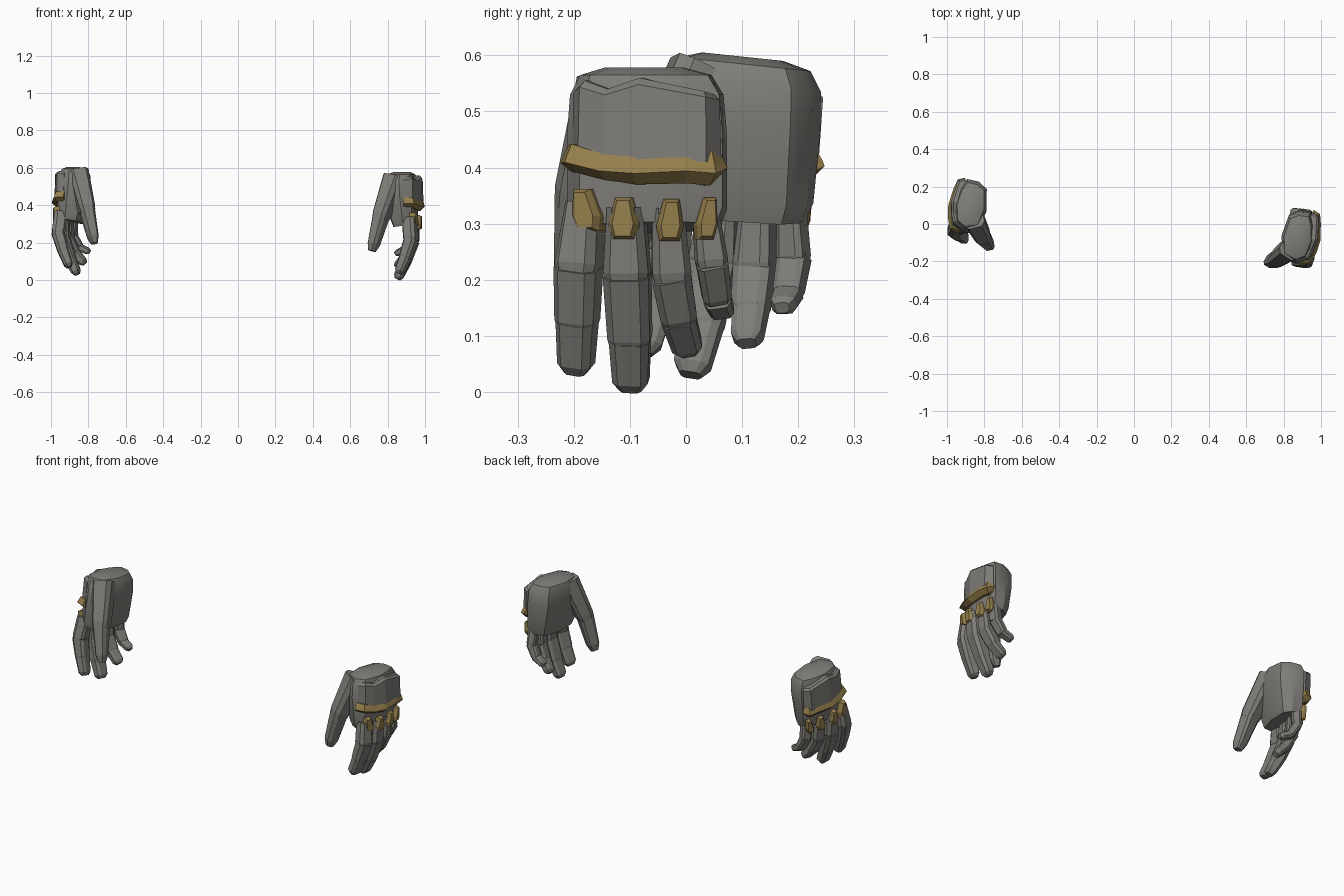
import bpy, bmesh
from math import radians, sin, cos
from mathutils import Vector, Matrix

cube = bpy.data.objects.get("Cube")
if cube:
    bpy.data.objects.remove(cube, do_unlink=True)


def material(name, rgb):
    m = bpy.data.materials.new(name)
    m.use_nodes = True
    m.diffuse_color = (*rgb, 1)
    m.node_tree.nodes["Principled BSDF"].inputs["Base Color"].default_value = (*rgb, 1)
    return m


GREY = material("stone_grey", (0.21, 0.205, 0.188))
GOLD = material("dull_gold", (0.30, 0.212, 0.072))

# Placement of each hand: the right one is a mirrored, slightly turned copy
CENTRE = Vector((0.88, -0.08, 0.3))
PLACES = {
    "left": Matrix.Identity(4),
    "right": Matrix.Translation((-0.88, 0.065, 0.322))
    @ Matrix.Rotation(radians(-6), 4, 'X') @ Matrix.Rotation(radians(-20), 4, 'Z')
    @ Matrix.Diagonal((-1, 1, 1, 1)) @ Matrix.Translation(-CENTRE),
}


def loft(name, rings, mat, smooth=False):
    """Skin closed rings of points, cap both ends, make one per hand."""
    for side, place in PLACES.items():
        bm = bmesh.new()
        loops = [[bm.verts.new(place @ Vector(p)) for p in ring] for ring in rings]
        n = len(loops[0])
        for a, b in zip(loops, loops[1:]):
            for i in range(n):
                j = (i + 1) % n
                bm.faces.new((a[i], a[j], b[j], b[i]))
        bm.faces.new(loops[0])
        bm.faces.new(loops[-1])
        bmesh.ops.recalc_face_normals(bm, faces=bm.faces)
        mesh = bpy.data.meshes.new(side + "_" + name)
        bm.to_mesh(mesh)
        bm.free()
        mesh.materials.append(mat)
        obj = bpy.data.objects.new(side + "_" + name, mesh)
        bpy.context.collection.objects.link(obj)
        if smooth:
            bpy.ops.object.select_all(action='DESELECT')
            obj.select_set(True)
            bpy.context.view_layer.objects.active = obj
            bpy.ops.object.shade_smooth_by_angle(angle=radians(32))


# Bevelled finger section: flat inside, chamfered back
SECTION = [(-.5, -.35), (-.3, -.5), (.3, -.5), (.5, -.35), (.5, .25), (.32, .5), (-.32, .5), (-.5, .25)]


def digit(name, joints, sizes, yaw):
    """Chain of tapered blocks; sizes hold (start, end) width and depth."""
    a = radians(yaw)
    across = Vector((-sin(a), cos(a), 0))
    last = len(joints) - 2
    for k, (p, q) in enumerate(zip(joints, joints[1:])):
        p, q = Vector(p), Vector(q)
        t = (q - p).normalized()
        w_dir = (across - t * across.dot(t)).normalized()
        d_dir = t.cross(w_dir)
        if d_dir.dot(Vector((cos(a), sin(a), 0))) < 0:
            d_dir = -d_dir
        (w0, d0), (w1, d1) = sizes[k]
        if k == last:
            stops = [(-.08, w0, d0), (.8, w1, d1), (1, w1 * .6, d1 * .6)]
        else:
            stops = [(-.08 if k else 0, w0, d0), (.9, w1, d1), (1.04, w1 * .9, d1 * .85)]
        rings = [[p.lerp(q, s) + w_dir * u * w + d_dir * v * d for u, v in SECTION]
                 for s, w, d in stops]
        loft(f"{name}_segment_{k + 1}", rings, GREY)


def wrap(name, path, profile, mat):
    """Sweep a profile of (offset, height share) round the back of the hand."""
    rings = []
    for i, (x, y, low, high) in enumerate(path):
        a, b = path[max(i - 1, 0)], path[min(i + 1, len(path) - 1)]
        out = Vector((b[1] - a[1], a[0] - b[0], 0)).normalized()
        rings.append([Vector((x, y, low + s * (high - low))) + out * o for o, s in profile])
    loft(name, rings, mat)


# Palm: rounded plan, narrowing below and domed at the wrist
PLAN = [(.825, .05), (.88, .073), (.945, .065), (.962, 0), (.962, -.09),
        (.922, -.19), (.86, -.212), (.79, -.175), (.785, -.06)]


def palm_ring(z, scale, inner_shift, outer_lift):
    ring = []
    for x, y in PLAN:
        share = (x - .785) / .177
        ring.append((CENTRE.x + (x - CENTRE.x) * scale + inner_shift * (1 - share),
                     CENTRE.y + (y - CENTRE.y) * scale,
                     z + outer_lift * share))
    return ring


loft("palm", [palm_ring(.283, .93, .04, .02), palm_ring(.32, 1, .032, .012),
              palm_ring(.46, 1, .005, 0), palm_ring(.53, .96, 0, 0),
              palm_ring(.565, .82, 0, 0), palm_ring(.578, .5, 0, 0)], GREY, True)

# Armour plate on the back of the hand, with a notched upper edge
wrap("back_plate", [(.89, -.2, .41, .545), (.932, -.19, .41, .555), (.958, -.145, .41, .54),
                    (.982, -.085, .41, .56), (.988, .035, .41, .536), (.955, .06, .41, .53)],
     [(-.05, 0), (.004, 0), (0, .92), (-.012, 1), (-.05, 1)], GREY)

# Gold ridge band across the plate's lower edge
wrap("gold_band", [(.885, -.212, .39, .442), (.935, -.207, .392, .442), (.964, -.15, .378, .424),
                   (.984, -.09, .37, .426), (.987, .0, .372, .435), (.984, .048, .368, .43),
                   (.955, .064, .385, .425)],
     [(-.045, 0), (-.012, 0), (.012, .35), (.008, .55), (-.004, 1), (-.045, 1)], GOLD)

# Fingers: joints, width scale, yaw, then knuckle guard position and lean
FINGERS = {
    "index_finger": ([(.915, -.18, .335), (.925, -.193, .215), (.895, -.195, .12), (.86, -.197, .034)],
                     1.0, -22, (.938, -.178, .325), .15),
    "middle_finger": ([(.935, -.107, .33), (.93, -.105, .2), (.89, -.1, .087), (.852, -.098, .004)],
                      1.03, -8, (.96, -.11, .31), 0),
    "ring_finger": ([(.935, -.033, .33), (.93, -.025, .2), (.895, -.012, .127), (.845, .005, .07)],
                    .88, 3, (.963, -.028, .307), -.05),
    "little_finger": ([(.925, .035, .32), (.93, .047, .225), (.895, .056, .165), (.84, .066, .14)],
                      .7, 10, (.956, .038, .31), -.1),
}
GUARD = [(-.016, .037), (.016, .037), (.028, -.012), (.02, -.038), (-.02, -.038), (-.028, -.012)]

for name, (joints, s, yaw, spot, lean) in FINGERS.items():
    digit(name, joints, [((.062 * s, .07 * s), (.079 * s, .07 * s)),
                         ((.08 * s, .068 * s), (.074 * s, .06 * s)),
                         ((.07 * s, .058 * s), (.062 * s, .048 * s))], yaw)
    # Faceted gold knuckle guard
    a = radians(yaw)
    out, across = Vector((cos(a), sin(a), 0)), Vector((-sin(a), cos(a), 0))
    width = min(1, s)
    rings = []
    for depth, size in [(-.03, 1), (.006, 1), (.02, .68)]:
        rings.append([Vector(spot) + out * depth + across * (u * size * width - lean * v)
                      + Vector((0, 0, v * (size + 1) / 2)) for u, v in GUARD])
    loft(name + "_knuckle_guard", rings, GOLD)

# Thumb: heavy base running down from the wrist, then a slim end
digit("thumb", [(.835, -.135, .55), (.762, -.188, .335), (.715, -.203, .155)],
      [((.11, .1), (.088, .088)), ((.08, .08), (.056, .062))], -120)
